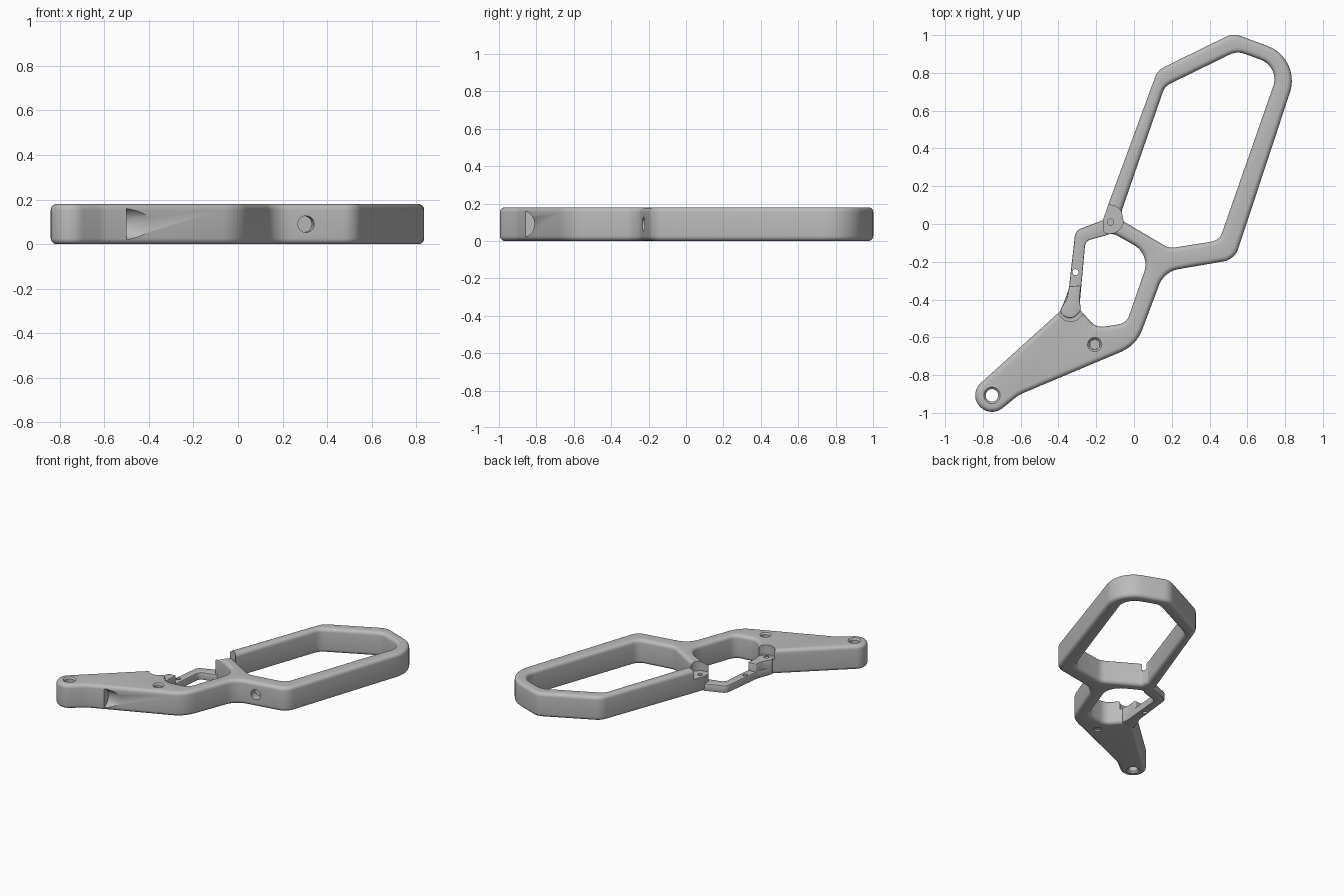
import bpy, bmesh, math
from mathutils import Vector, Matrix

cube = bpy.data.objects.get("Cube")
if cube:
    bpy.data.objects.remove(cube, do_unlink=True)

H = 0.18
grey = bpy.data.materials.new("satin_grey")
grey.use_nodes = True
grey.diffuse_color = (0.5, 0.5, 0.5, 1)
grey.node_tree.nodes["Principled BSDF"].inputs["Base Color"].default_value = (0.5, 0.5, 0.5, 1)


def rounded(corners, step=math.radians(9)):
    """Closed outline from (x, y, radius) corners."""
    out, n = [], len(corners)
    for i, (x, y, r) in enumerate(corners):
        p = Vector((x, y))
        a = Vector(corners[i - 1][:2]) - p
        b = Vector(corners[(i + 1) % n][:2]) - p
        half = a.angle(b) / 2
        t = min(r / math.tan(half), 0.49 * a.length, 0.49 * b.length)
        if t < 0.003:
            out.append(p)
            continue
        r = t * math.tan(half)
        a.normalize()
        b.normalize()
        centre = p + (a + b).normalized() * (r / math.sin(half))
        u, w = p + a * t - centre, p + b * t - centre
        turn = math.pi - 2 * half
        if u.x * w.y - u.y * w.x < 0:
            turn = -turn
        k = max(2, round(abs(turn) / step))
        for j in range(k + 1):
            out.append(centre + Matrix.Rotation(turn * j / k, 2) @ u)
    return out


def inset(loop, d):
    """Move a loop to its left by d with mitred corners."""
    out = []
    for i, p in enumerate(loop):
        e = (p - loop[i - 1]).normalized()
        f = (loop[(i + 1) % len(loop)] - p).normalized()
        m = Vector((-e.y - f.y, e.x + f.x)).normalized()
        out.append(p + m * d / max(0.5, m.dot(Vector((-e.y, e.x)))))
    return out


def add_object(name, bm):
    bmesh.ops.recalc_face_normals(bm, faces=bm.faces[:])
    mesh = bpy.data.meshes.new(name)
    bm.to_mesh(mesh)
    bm.free()
    mesh.materials.append(grey)
    ob = bpy.data.objects.new(name, mesh)
    bpy.context.collection.objects.link(ob)
    return ob


def plate(name, loops, z0, z1, fillet, steps=5):
    """Slab with filleted edges; the first loop runs anticlockwise, holes clockwise."""
    arc = [math.pi / 2 * k / steps for k in range(steps + 1)]
    prof = [(fillet * (1 - math.sin(a)), z0 + fillet * (1 - math.cos(a))) for a in arc]
    prof += [(d, z0 + z1 - z) for d, z in reversed(prof)]
    bm = bmesh.new()
    caps = [[], []]
    for loop in loops:
        n = len(loop)
        rings = [[bm.verts.new((p.x, p.y, z)) for p in inset(loop, d)] for d, z in prof]
        for lo, hi in zip(rings, rings[1:]):
            for i in range(n):
                j = (i + 1) % n
                bm.faces.new((lo[i], lo[j], hi[j], hi[i]))
        for cap, ring in zip(caps, (rings[0], rings[-1])):
            cap += [bm.edges.get((ring[i - 1], ring[i])) for i in range(n)]
    for cap in caps:
        bmesh.ops.triangle_fill(bm, use_beauty=True, use_dissolve=False, edges=cap, normal=(0, 0, 1))
    return add_object(name, bm)


def drill(target, start, end, r1, r2=None):
    """Cut a round or conical hole between two points."""
    a, b = Vector(start), Vector(end)
    d = b - a
    bm = bmesh.new()
    bmesh.ops.create_cone(bm, cap_ends=True, segments=40, radius1=r1,
                          radius2=r1 if r2 is None else r2, depth=d.length)
    turn = Vector((0, 0, 1)).rotation_difference(d).to_matrix().to_4x4()
    bm.transform(Matrix.Translation((a + b) / 2) @ turn)
    cutter = add_object("cutter", bm)
    cutter.hide_render = True
    mod = target.modifiers.new("cut", 'BOOLEAN')
    mod.operation = 'DIFFERENCE'
    mod.solver = 'EXACT'
    mod.object = cutter
    bpy.context.view_layer.objects.active = target
    bpy.ops.object.modifier_apply(modifier=mod.name)
    bpy.data.objects.remove(cutter, do_unlink=True)


# Main frame: tail, neck and large loop in one outline
frame_outline = rounded([
    (-.875, -.9, .088), (-.761, -1.028, .088), (-.61, -.905, .15), (.012, -.643, .2),
    (.16, -.252, .13), (.533, -.188, .1), (.885, .876, .2), (.525, 1.01, .1),
    (.125, .814, .1), (-.135, .106, .08), (-.165, .02, .03), (-.165, -.05, .03),
    (-.1, -.055, .05), (.087, -.16, .12), (-.04, -.525, .07), (-.2, -.55, .08),
    (-.285, -.455, .03), (-.345, -.42, .03)])
loop_hole = rounded([
    (.452, -.087, .07), (.773, .832, .11), (.545, .916, .1), (.163, .729, .08),
    (-.065, .07, .02), (-.055, .013, .02), (.187, -.129, .08)])
frame = plate("frame", [frame_outline, loop_hole[::-1]], 0, H, 0.026)

# Lowered seats for the gate hinge and gate tip
drill(frame, (-.13, .025, .11), (-.13, .025, .3), .075)
drill(frame, (-.335, -.445, .11), (-.335, -.445, .3), .07)

# Countersunk through holes in the tail
for x, y, r in ((-.752, -.907, .033), (-.208, -.638, .027)):
    drill(frame, (x, y, -.1), (x, y, .3), r)
    drill(frame, (x, y, H - .012), (x, y, H + .012), r - .001, r + .022)
    drill(frame, (x, y, .012), (x, y, -.012), r - .001, r + .022)

# Blind hole in the lower bar and the scoop in the tail edge
drill(frame, (.318, -.3, .09), (.295, -.165, .09), .037)
drill(frame, (-.5, -.885, .09), (-.2, -.885, .09), .075)
drill(frame, (-.125, .01, .08), (-.125, .01, .2), .016)

# Thin gate bar between hinge and tip
gate = plate("gate_bar", [rounded([
    (-.15, .025, .02), (-.31, -.035, .05), (-.345, -.344, .1), (-.385, -.45, .03),
    (-.335, -.505, .04), (-.287, -.45, .03), (-.285, -.397, .1), (-.257, -.09, .04),
    (-.12, -.052, .02)])], 0, .055, .006, 2)
drill(gate, (-.31, -.255, -.05), (-.31, -.255, .1), .016)

# Raised gate tip
tip = plate("gate_tip", [rounded([
    (-.343, -.33, .01), (-.357, -.4, .06), (-.4, -.468, .03), (-.335, -.51, .05),
    (-.28, -.46, .03), (-.288, -.4, .06), (-.281, -.325, .01)])], .002, .115, .005, 2)
drill(tip, (-.337, -.465, .09), (-.337, -.465, .2), .016)

# Smooth shading with crisp machined edges
bpy.ops.object.select_all(action='DESELECT')
for ob in (frame, gate, tip):
    ob.select_set(True)
bpy.context.view_layer.objects.active = frame
bpy.ops.object.shade_smooth_by_angle(angle=math.radians(32))
